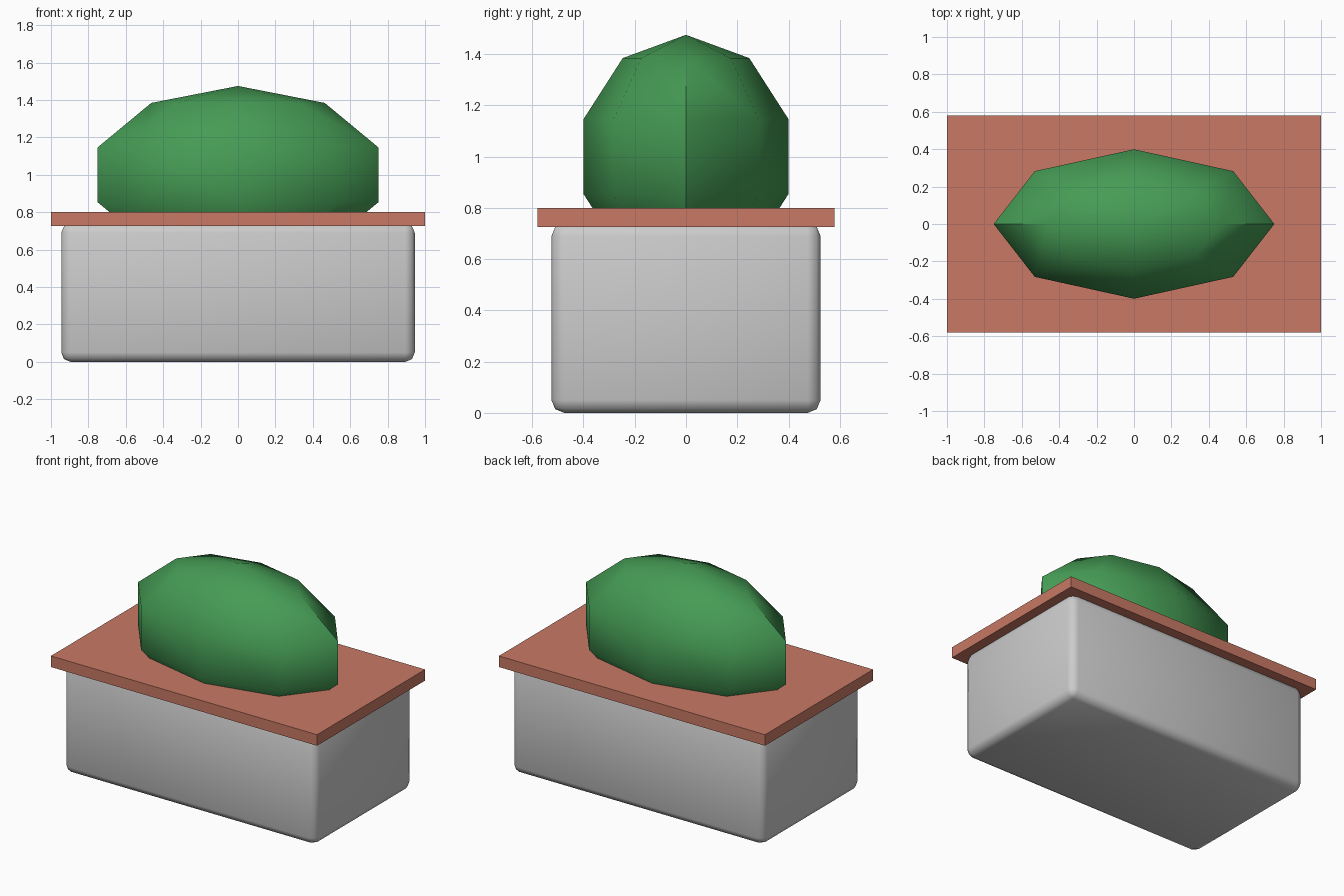
import bpy
import math

if "Cube" in bpy.data.objects:
    bpy.data.objects.remove(bpy.data.objects["Cube"])


def finish(obj, name, color=None, smooth=None):
    """Name the part, bake its scale, add colour and angle-based smoothing."""
    obj.name = name
    bpy.ops.object.transform_apply(location=False, rotation=False, scale=True)
    if color:
        mat = bpy.data.materials.new(name + "_colour")
        mat.diffuse_color = (*color, 1.0)
        mat.use_nodes = True
        mat.node_tree.nodes["Principled BSDF"].inputs["Base Color"].default_value = mat.diffuse_color
        obj.data.materials.append(mat)
    if smooth:
        bpy.ops.object.shade_smooth_by_angle(angle=math.radians(smooth))
    return obj


def box(name, size, z_bottom, color=None, bevel=0.0):
    bpy.ops.mesh.primitive_cube_add(size=1, location=(0, 0, z_bottom + size[2] / 2))
    obj = bpy.context.object
    obj.scale = size
    finish(obj, name, color)
    if bevel:
        mod = obj.modifiers.new("rounded_edges", "BEVEL")
        mod.width = bevel
        mod.segments = 2
        bpy.ops.object.modifier_apply(modifier=mod.name)
        bpy.ops.object.shade_smooth_by_angle(angle=math.radians(60))
    return obj


# Planter body with rounded edges, its top tucked into the rim
box("planter_box", (1.89, 1.05, 0.74), 0.0, bevel=0.05)

# Flat terracotta slab on top
box("planter_rim", (2.0, 1.16, 0.075), 0.725, color=(0.58, 0.19, 0.13))

# Low-poly bush: stretched sphere sunk into the slab
bpy.ops.mesh.primitive_uv_sphere_add(segments=8, ring_count=5, radius=1, location=(0, 0, 1.0))
bush = bpy.context.object
bush.scale = (0.789, 0.42, 0.475)
finish(bush, "bush", color=(0.06, 0.33, 0.09), smooth=45)
